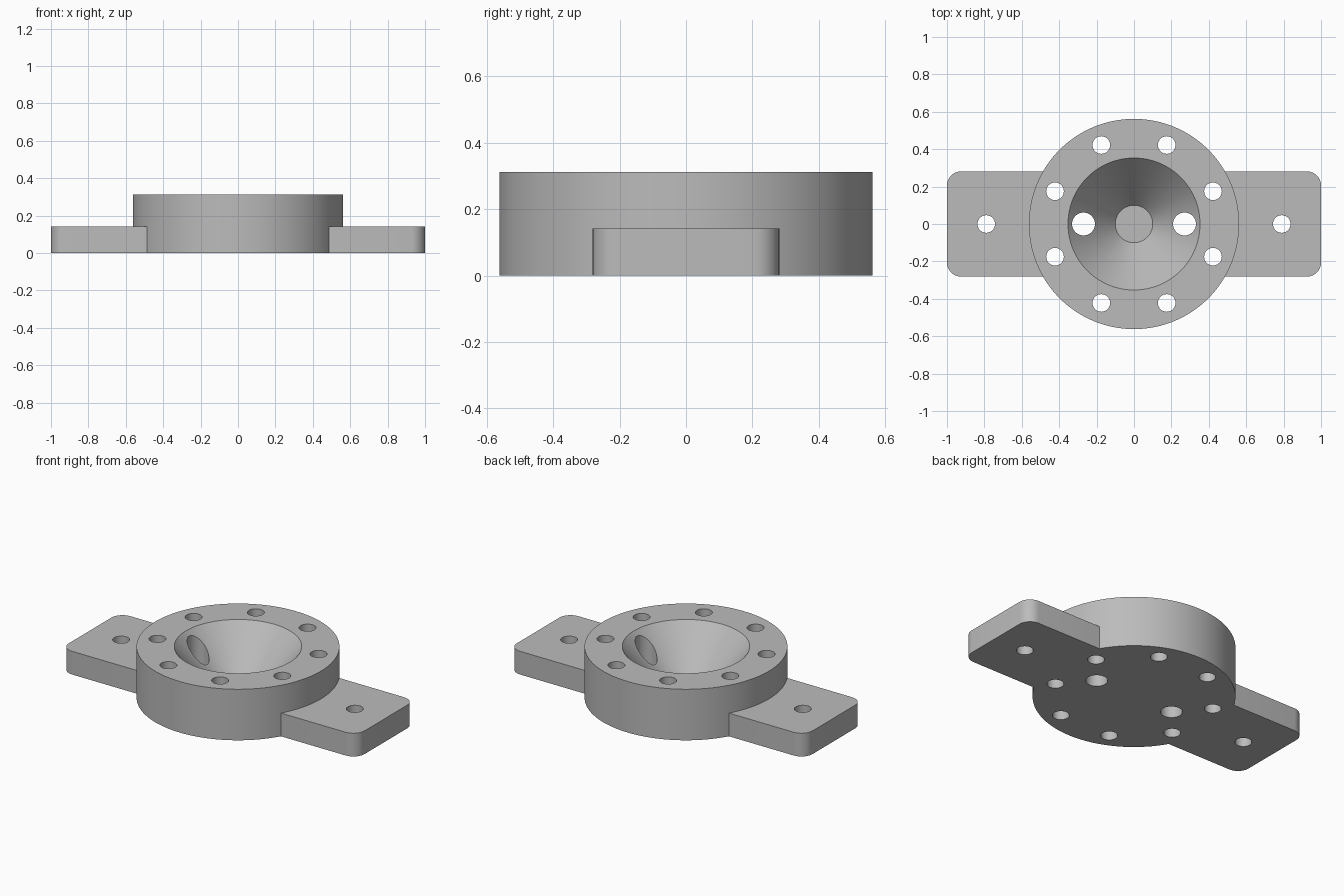
import bpy, bmesh
from math import cos, sin, pi, radians
from mathutils import Matrix

cube = bpy.data.objects.get("Cube")
if cube:
    bpy.data.objects.remove(cube, do_unlink=True)

DISC_R, DISC_H = 0.562, 0.312
PLATE_Y, PLATE_H, CORNER = 0.281, 0.142, 0.075
BOWL_TOP, BOWL_FLOOR, FLOOR_Z = 0.353, 0.1, 0.02
BOLT_R, DRAIN_R = 0.047, 0.061

grey = bpy.data.materials.new("plain grey")
grey.use_nodes = True
colour = (0.5, 0.5, 0.5, 1)
grey.diffuse_color = colour
grey.node_tree.nodes["Principled BSDF"].inputs["Base Color"].default_value = colour


def add_object(name, bm):
    bmesh.ops.recalc_face_normals(bm, faces=bm.faces)
    mesh = bpy.data.meshes.new(name)
    bm.to_mesh(mesh)
    bm.free()
    mesh.materials.append(grey)
    obj = bpy.data.objects.new(name, mesh)
    bpy.context.collection.objects.link(obj)
    return obj


def add_cone(bm, x, y, z0, z1, r0, r1, sides):
    bmesh.ops.create_cone(bm, cap_ends=True, segments=sides, radius1=r0, radius2=r1,
                          depth=z1 - z0, matrix=Matrix.Translation((x, y, (z0 + z1) / 2)))


def combine(target, tool, operation):
    """Apply a boolean to the target and discard the tool."""
    tool.hide_render = True
    mod = target.modifiers.new(tool.name, 'BOOLEAN')
    mod.operation, mod.solver, mod.object = operation, 'EXACT', tool
    bpy.context.view_layer.objects.active = target
    bpy.ops.object.modifier_apply(modifier=mod.name)
    bpy.data.objects.remove(tool, do_unlink=True)


# Round body
bm = bmesh.new()
add_cone(bm, 0, 0, 0, DISC_H, DISC_R, DISC_R, 128)
body = add_object("flanged_cup", bm)

# Mounting plate with rounded corners, forming both ears
bm = bmesh.new()
outline = []
for quarter, (sx, sy) in enumerate(((1, 1), (-1, 1), (-1, -1), (1, -1))):
    for step in range(9):
        a = (quarter + step / 8) * pi / 2
        outline.append(bm.verts.new((sx * (1 - CORNER) + CORNER * cos(a),
                                     sy * (PLATE_Y - CORNER) + CORNER * sin(a), 0)))
base = bm.faces.new(outline)
ext = bmesh.ops.extrude_face_region(bm, geom=[base])
top = [v for v in ext["geom"] if isinstance(v, bmesh.types.BMVert)]
bmesh.ops.translate(bm, verts=top, vec=(0, 0, PLATE_H))
combine(body, add_object("mounting_plate", bm), 'UNION')

# Conical bowl with a flat floor
bm = bmesh.new()
over = 0.1
slope = (BOWL_TOP - BOWL_FLOOR) / (DISC_H - FLOOR_Z)
add_cone(bm, 0, 0, FLOOR_Z, DISC_H + over, BOWL_FLOOR, BOWL_TOP + slope * over, 96)
combine(body, add_object("bowl_cutter", bm), 'DIFFERENCE')

# Rim bolt holes, ear bolt holes and bowl through-holes
bm = bmesh.new()
holes = [(0.457 * cos(a), 0.457 * sin(a), BOLT_R)
         for a in (radians(22.5 + 45 * i) for i in range(8))]
for side in (-1, 1):
    holes += [(side * 0.79, 0, BOLT_R), (side * 0.27, 0, DRAIN_R)]
for x, y, r in holes:
    add_cone(bm, x, y, -0.1, DISC_H + over, r, r, 40)
combine(body, add_object("hole_cutter", bm), 'DIFFERENCE')

# Smooth curved walls, keep edges crisp
bpy.ops.object.select_all(action='DESELECT')
body.select_set(True)
bpy.context.view_layer.objects.active = body
bpy.ops.object.shade_smooth_by_angle(angle=radians(30))
